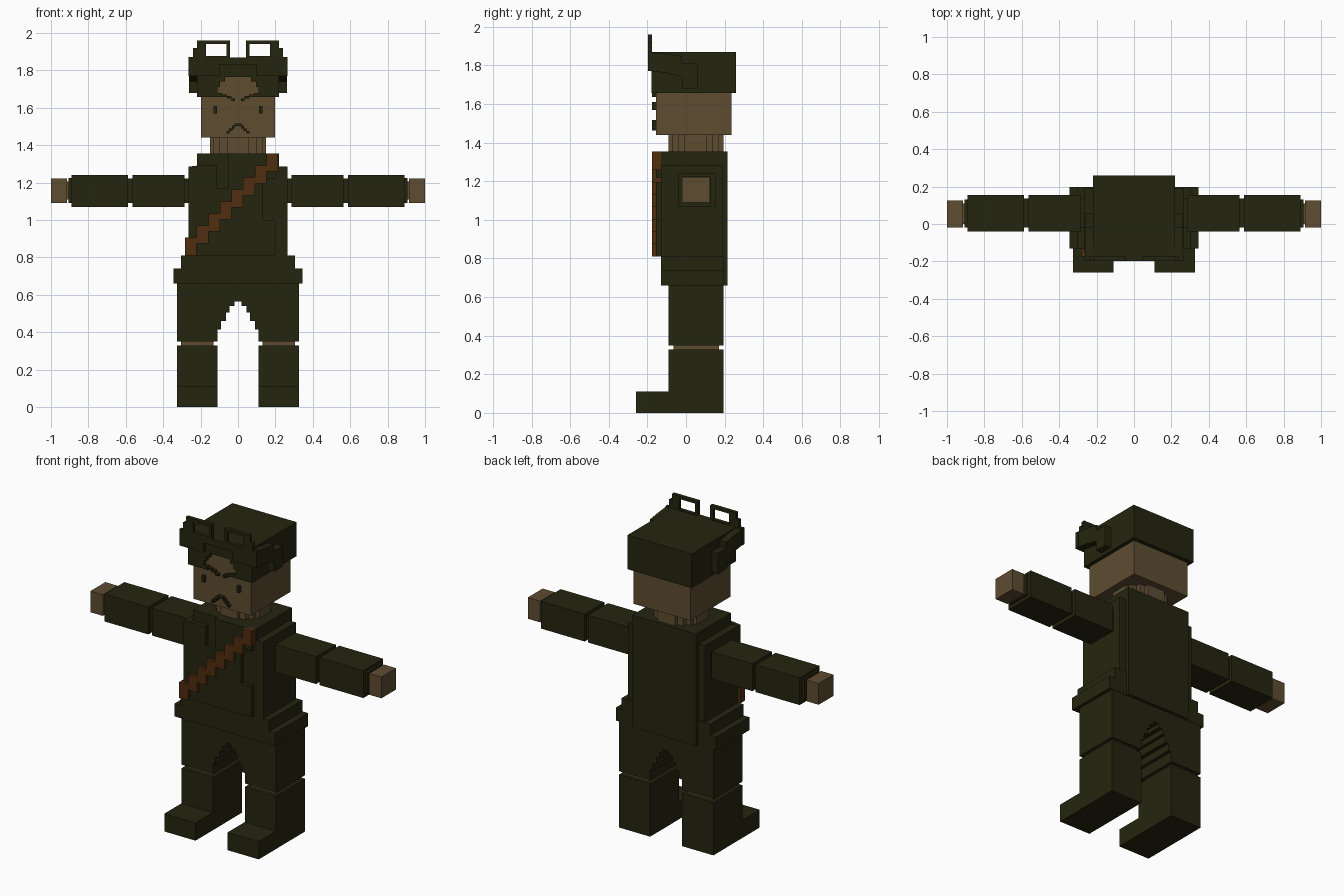
import bpy, bmesh
from mathutils import Vector


def material(name, color):
    m = bpy.data.materials.new(name)
    m.diffuse_color = (*color, 1)
    return m


OLIVE = material("dark olive", (0.0185, 0.0185, 0.0052))
SKIN = material("tan skin", (0.112, 0.072, 0.031))
LEATHER = material("brown leather", (0.082, 0.026, 0.005))


def finish(name, bm, mat):
    bmesh.ops.recalc_face_normals(bm, faces=bm.faces)
    me = bpy.data.meshes.new(name)
    bm.to_mesh(me)
    bm.free()
    me.materials.append(mat)
    ob = bpy.data.objects.new(name, me)
    bpy.context.collection.objects.link(ob)
    return ob


def boxes(name, mat, *ranges):
    """One object made of boxes given as (x0, x1, y0, y1, z0, z1)."""
    bm = bmesh.new()
    for x0, x1, y0, y1, z0, z1 in ranges:
        vs = bmesh.ops.create_cube(bm, size=1)["verts"]
        for v in vs:
            v.co = Vector((x0 if v.co.x < 0 else x1,
                           y0 if v.co.y < 0 else y1,
                           z0 if v.co.z < 0 else z1))
    return finish(name, bm, mat)


def prism(name, mat, pts, a0, a1, axis):
    """Extrude an outline: (x, z) along y, or (y, z) along x."""
    bm = bmesh.new()
    place = (lambda p: (p[0], a0, p[1])) if axis == "y" else (lambda p: (a0, p[0], p[1]))
    face = bm.faces.new([bm.verts.new(place(p)) for p in pts])
    new = bmesh.ops.extrude_face_region(bm, geom=[face])["geom"]
    move = (0, a1 - a0, 0) if axis == "y" else (a1 - a0, 0, 0)
    bmesh.ops.translate(bm, vec=move, verts=[v for v in new if isinstance(v, bmesh.types.BMVert)])
    return finish(name, bm, mat)


def mirrored(pts):
    return pts + [(-x, z) for x, z in reversed(pts)]


def span(s, a, b):
    return (a, b) if s > 0 else (-b, -a)


# Trousers with a stepped crotch
prism("trousers", OLIVE, mirrored([
    (0.02, 0.565), (0.02, 0.54), (0.045, 0.54), (0.045, 0.505), (0.065, 0.505),
    (0.065, 0.46), (0.09, 0.46), (0.09, 0.415), (0.11, 0.415), (0.11, 0.35),
    (0.325, 0.35), (0.325, 0.66)]), -0.09, 0.195, "y")

# Jacket hem in two tiers, torso and raised front panel
boxes("jacket_hem", OLIVE,
      (-0.345, 0.345, -0.13, 0.197, 0.66, 0.74),
      (-0.305, 0.305, -0.13, 0.197, 0.74, 0.81),
      (-0.22, 0.22, -0.13, 0.215, 0.66, 0.81))
boxes("torso", OLIVE,
      (-0.265, 0.265, -0.13, 0.19, 0.81, 1.285),
      (-0.22, 0.22, -0.13, 0.215, 0.81, 1.355))
prism("jacket_front", OLIVE, [
    (-0.265, 0.81), (0.2, 0.81), (0.2, 1.0), (0.13, 1.0), (0.13, 1.22),
    (0.2, 1.22), (0.2, 1.355), (-0.05, 1.355), (-0.05, 1.17),
    (-0.115, 1.17), (-0.115, 1.29), (-0.22, 1.29), (-0.265, 1.285)],
    -0.155, -0.13, "y")

# Stepped diagonal chest strap
boxes("chest_strap", LEATHER, *[
    (-0.283 + i * 0.0622, -0.283 + (i + 1) * 0.0622, -0.175, -0.13,
     0.81 + i * 0.064, 0.907 + i * 0.064) for i in range(8)])

# Limbs on both sides
for s, side in ((1, "right"), (-1, "left")):
    boxes(side + "_knee", SKIN, (*span(s, 0.13, 0.305), -0.065, 0.172, 0.32, 0.355))
    boxes(side + "_boot", OLIVE,
          (*span(s, 0.11, 0.325), -0.09, 0.195, 0, 0.328),
          (*span(s, 0.11, 0.325), -0.26, -0.09, 0, 0.11))
    boxes(side + "_sleeve", OLIVE,
          (*span(s, 0.25, 0.6), -0.02, 0.135, 1.09, 1.222),
          (*span(s, 0.285, 0.565), -0.04, 0.155, 1.07, 1.24),
          (*span(s, 0.588, 0.89), -0.04, 0.155, 1.07, 1.24))
    boxes(side + "_wrist", OLIVE, (*span(s, 0.88, 0.905), -0.02, 0.13, 1.09, 1.225))
    boxes(side + "_hand", SKIN,
          (*span(s, 0.89, 0.92), 0.0, 0.11, 1.11, 1.205),
          (*span(s, 0.915, 1.0), -0.02, 0.125, 1.09, 1.222))

# Neck with stepped corners, head and forehead
boxes("neck", SKIN,
      (-0.15, 0.15, -0.01, 0.11, 1.34, 1.45),
      (-0.13, 0.13, -0.04, 0.14, 1.34, 1.45),
      (-0.1, 0.1, -0.07, 0.17, 1.34, 1.45),
      (-0.06, 0.06, -0.09, 0.195, 1.34, 1.45))
boxes("head", SKIN,
      (-0.197, 0.197, -0.155, 0.235, 1.44, 1.665),
      (-0.12, 0.12, -0.155, 0.1, 1.66, 1.78))

# Face details
boxes("eyes", OLIVE, *[
    (*span(s, 0.112, 0.13), -0.175, -0.15, 1.57, 1.61) for s in (1, -1)])
boxes("brows", OLIVE, *[
    (*span(s, a, b), -0.175, -0.15, z, z + 0.014) for s in (1, -1)
    for a, b, z in ((0.015, 0.035, 1.636), (0.035, 0.06, 1.65), (0.06, 0.095, 1.658))])
boxes("frown", OLIVE, (-0.02, 0.02, -0.175, -0.15, 1.502, 1.516), *[
    (*span(s, a, b), -0.175, -0.15, z, z + 0.014) for s in (1, -1)
    for a, b, z in ((0.015, 0.033, 1.49), (0.03, 0.047, 1.476), (0.045, 0.062, 1.462))])

# Cap with an arched front brim
boxes("cap", OLIVE, (-0.22, 0.22, -0.15, 0.26, 1.658, 1.87))
prism("cap_brim", OLIVE, mirrored([
    (0.07, 1.765), (0.07, 1.74), (0.095, 1.74), (0.095, 1.71), (0.11, 1.71),
    (0.11, 1.68), (0.085, 1.68), (0.085, 1.658), (0.22, 1.658), (0.22, 1.87)]),
    -0.178, -0.145, "y")

# Goggles pushed up on the cap
boxes("goggle_band", OLIVE, (-0.12, 0.12, -0.198, -0.17, 1.83, 1.87))
for s, side in ((1, "right"), (-1, "left")):
    boxes(side + "_goggle", OLIVE, *[
        (*span(s, a, b), -0.198, -0.175, z0, z1) for a, b, z0, z1 in (
            (0.1, 0.265, 1.77, 1.872), (0.043, 0.215, 1.865, 1.876),
            (0.043, 0.062, 1.87, 1.96), (0.172, 0.22, 1.87, 1.96),
            (0.22, 0.24, 1.87, 1.92), (0.043, 0.22, 1.942, 1.96))])
    prism(side + "_goggle_strap", OLIVE, [
        (-0.178, 1.868), (-0.1, 1.86), (-0.02, 1.848), (-0.02, 1.81), (0.06, 1.81),
        (0.06, 1.68), (-0.02, 1.68), (-0.02, 1.74), (-0.1, 1.76), (-0.178, 1.77)],
        s * 0.21, s * 0.263, "x")
